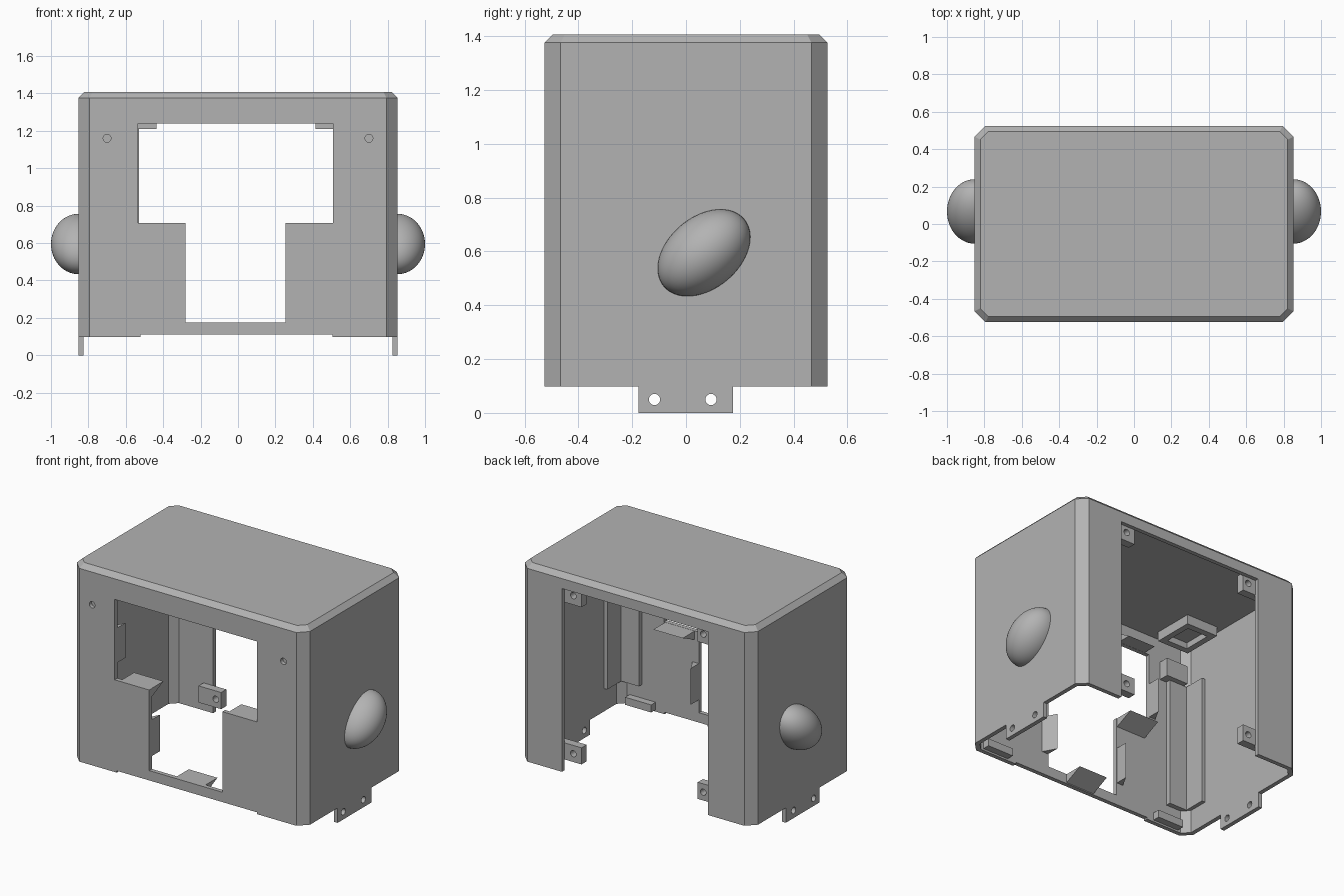
import bpy, bmesh, math
from mathutils import Matrix

cube = bpy.data.objects.get("Cube")
if cube:
    bpy.data.objects.remove(cube, do_unlink=True)

grey = bpy.data.materials.new("plain grey")
grey.use_nodes = True
COLOUR = (0.45, 0.45, 0.45, 1)
grey.diffuse_color = COLOUR
grey.node_tree.nodes["Principled BSDF"].inputs["Base Color"].default_value = COLOUR

HX, HY, WALL = 0.853, 0.525, 0.028
INNER_Y = HY - WALL


def finish(name, bm):
    bmesh.ops.recalc_face_normals(bm, faces=bm.faces)
    mesh = bpy.data.meshes.new(name)
    bm.to_mesh(mesh)
    bm.free()
    mesh.materials.append(grey)
    ob = bpy.data.objects.new(name, mesh)
    bpy.context.collection.objects.link(ob)
    return ob


def loft(name, rings):
    """Closed solid through rings of equal point count."""
    bm = bmesh.new()
    loops = [[bm.verts.new(p) for p in ring] for ring in rings]
    n = len(loops[0])
    for a, b in zip(loops, loops[1:]):
        for i in range(n):
            bm.faces.new((a[i], a[(i + 1) % n], b[(i + 1) % n], b[i]))
    bm.faces.new(loops[0])
    bm.faces.new(loops[-1])
    return finish(name, bm)


def box(name, x, y, z):
    return loft(name, [[(a, y[0], c) for a, c in
                        ((x[0], z[0]), (x[1], z[0]), (x[1], z[1]), (x[0], z[1]))],
                       [(a, y[1], c) for a, c in
                        ((x[0], z[0]), (x[1], z[0]), (x[1], z[1]), (x[0], z[1]))]])


def rod(name, centre, axis, radius=0.021, depth=0.2):
    bm = bmesh.new()
    turn = Matrix.Rotation(math.pi / 2, 4, 'Y' if axis == 'X' else 'X')
    bmesh.ops.create_cone(bm, cap_ends=True, segments=20, radius1=radius, radius2=radius,
                          depth=depth, matrix=Matrix.Translation(centre) @ turn)
    return finish(name, bm)


def cut(ob, *cutters):
    """Subtract the cutters and apply the result."""
    for c in cutters:
        mod = ob.modifiers.new("cut", 'BOOLEAN')
        mod.operation, mod.solver, mod.object = 'DIFFERENCE', 'EXACT', c
    bpy.context.view_layer.update()
    graph = bpy.context.evaluated_depsgraph_get()
    mesh = bpy.data.meshes.new_from_object(ob.evaluated_get(graph))
    ob.modifiers.clear()
    ob.data = mesh
    for c in cutters:
        bpy.data.objects.remove(c, do_unlink=True)


def octagon(inset, z):
    x, y, c = HX - inset, HY - inset, 0.059 - inset * 0.5
    return [(x - c, -y, z), (x, -y + c, z), (x, y - c, z), (x - c, y, z),
            (-x + c, y, z), (-x, y - c, z), (-x, -y + c, z), (-x + c, -y, z)]


def span(side, a, b):
    return tuple(sorted((side * a, side * b)))


# Hollow case with bevelled lid, stepped front window and open back
shell = loft("case_shell", [octagon(0, 0.098), octagon(0, 1.376), octagon(0.031, 1.407)])
cut(shell,
    loft("cavity", [octagon(WALL, -0.1), octagon(WALL, 1.372)]),
    box("upper_window", (-0.535, 0.508), (-0.6, -0.45), (0.708, 1.24)),
    box("lower_window", (-0.282, 0.253), (-0.6, -0.45), (0.175, 0.75)),
    box("front_notch", (-0.52, 0.505), (-0.6, -0.45), (0, 0.11)),
    box("back_opening", (-0.53, 0.54), (0.4, 0.6), (0, 1.31)),
    *[rod("front_hole", (s * 0.7, -0.52, 1.16), 'Y') for s in (-1, 1)])

for s, side in ((1, "left"), (-1, "right")):
    # Mounting foot with two screw holes
    foot = box(side + "_foot", span(s, HX - 0.028, HX), (-0.177, 0.175), (0, 0.105))
    cut(foot, *[rod("foot_hole", (s * 0.84, y, 0.05), 'X') for y in (-0.117, 0.093)])

    # Tilted half-ellipsoid dome on the side wall
    bm = bmesh.new()
    bmesh.ops.create_uvsphere(bm, u_segments=48, v_segments=32, radius=1)
    bmesh.ops.bisect_plane(bm, geom=bm.verts[:] + bm.edges[:] + bm.faces[:], dist=1e-5,
                           plane_co=(0, 0, 0), plane_no=(s, 0, 0), clear_inner=True)
    bm.transform(Matrix.Translation((s * (HX - 0.001), 0.067, 0.595))
                 @ Matrix.Rotation(math.radians(40), 4, 'X')
                 @ Matrix.Diagonal((0.148, 0.195, 0.133, 1)))
    for f in bm.faces:
        f.smooth = True
    finish(side + "_dome", bm)

    # Screw tabs in the corners of the back opening
    for level, z in (("upper", (1.21, 1.33)), ("lower", (0.17, 0.28))):
        inner = 0.415 if s > 0 else 0.435
        tab = box(f"{side}_{level}_back_tab", span(s, inner, 0.6), (0.445, 0.499), z)
        cut(tab, rod("tab_hole", (s * 0.475, 0.47, sum(z) / 2), 'Y'))

    # Corner lining, front screw boss and lower rib
    box(side + "_front_lining", span(s, 0.67, 0.815), (-0.5, -0.465), (0.25, 1.1))
    box(side + "_side_lining", span(s, 0.8, 0.83), (-0.47, -0.32), (0.25, 1.1))
    box(side + "_screw_boss", span(s, 0.62, 0.78), (-0.5, -0.43), (1.1, 1.22))
    box(side + "_lower_rib", span(s, 0.57, 0.76), (-0.5, -0.45), (0.11, 0.16))

    # Recessed bracket under the lid
    bracket = box(side + "_lid_bracket", span(s, 0.55, 0.78), (-0.43, -0.157), (1.31, 1.374))
    cut(bracket, box("bracket_recess", span(s, 0.59, 0.74), (-0.39, -0.2), (1.25, 1.35)))


def wedge(name, along, edge, direction, axis, depth, height):
    """Triangular catch behind the front wall, flush with a window edge."""
    y = -INNER_Y - 0.005
    tri = [(edge, y), (edge, y + depth), (edge + direction * height, y)]
    rings = [[(a, yy, u) if axis == 'X' else (u, yy, a) for u, yy in tri] for a in along]
    return loft(name, rings)


# Catches around the window
wedge("bottom_catch", (-0.1, 0.11), 0.174, -1, 'X', 0.13, 0.06)
for s, side, wide, narrow in ((1, "left", 0.509, 0.254), (-1, "right", 0.536, 0.283)):
    wedge(side + "_ledge_catch", span(s, 0.285, 0.5), 0.707, -1, 'X', 0.13, 0.06)
    wedge(side + "_top_catch", span(s, 0.3, 0.5), 1.241, 1, 'X', 0.1, 0.06)
    wedge(side + "_upper_side_catch", (0.81, 1.04), s * wide, s, 'Z', 0.09, 0.05)
    wedge(side + "_lower_side_catch", (0.26, 0.5), s * narrow, s, 'Z', 0.09, 0.05)
